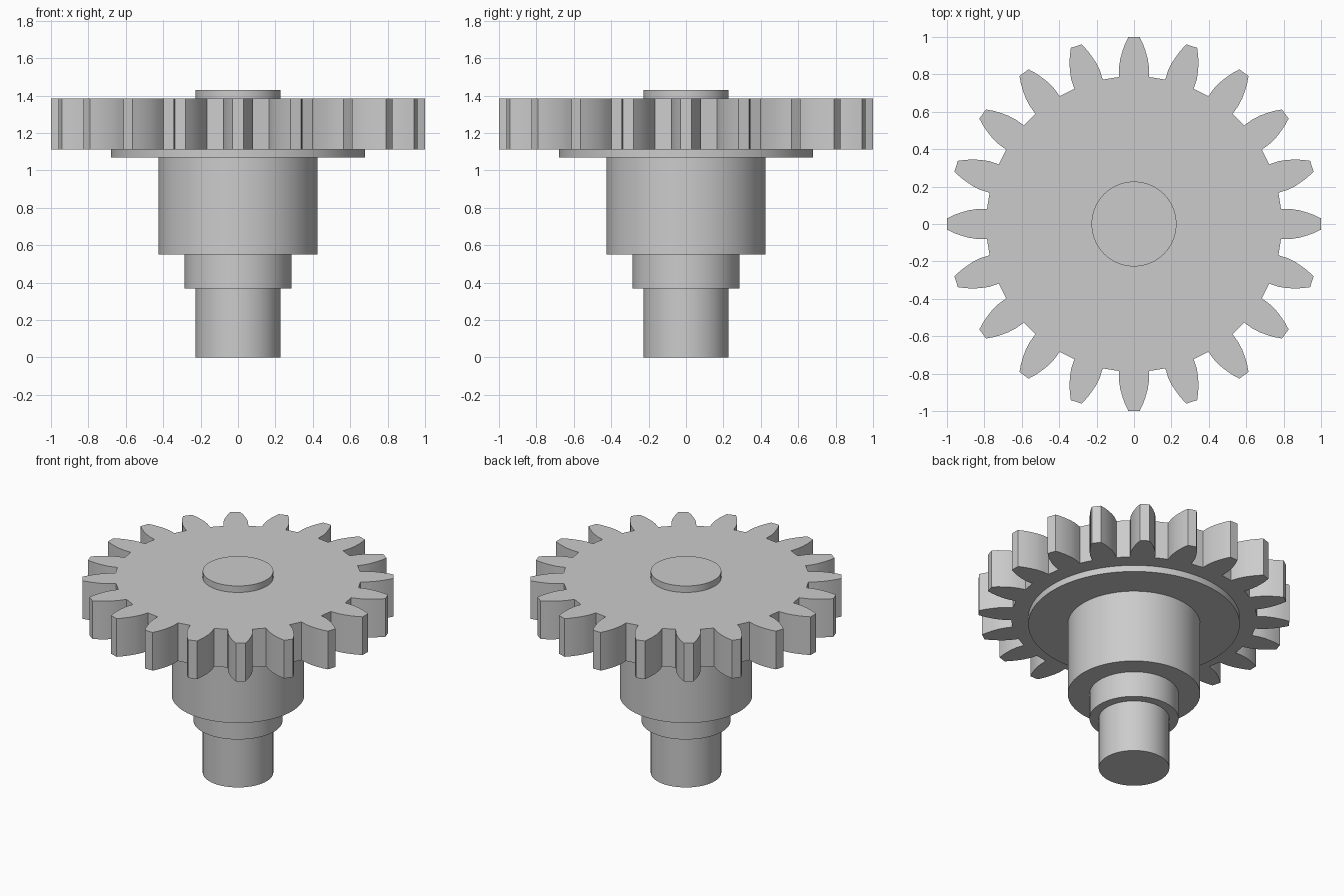
import bpy, bmesh, math
from mathutils import Matrix, Vector

if "Cube" in bpy.data.objects:
    bpy.data.objects.remove(bpy.data.objects["Cube"], do_unlink=True)

steel = bpy.data.materials.new("grey steel")
steel.use_nodes = True
colour = (0.6, 0.6, 0.6, 1)
steel.diffuse_color = colour
steel.node_tree.nodes["Principled BSDF"].inputs["Base Color"].default_value = colour


def prism(name, outline, bottom, top):
    """Extrude a closed outline from bottom to top."""
    bm = bmesh.new()
    face = bm.faces.new([bm.verts.new((x, y, bottom)) for x, y in outline])
    side = bmesh.ops.extrude_face_region(bm, geom=[face])
    verts = [v for v in side["geom"] if isinstance(v, bmesh.types.BMVert)]
    bmesh.ops.translate(bm, verts=verts, vec=(0, 0, top - bottom))
    bmesh.ops.recalc_face_normals(bm, faces=bm.faces)
    mesh = bpy.data.meshes.new(name)
    bm.to_mesh(mesh)
    bm.free()
    mesh.materials.append(steel)
    obj = bpy.data.objects.new(name, mesh)
    bpy.context.collection.objects.link(obj)
    bpy.ops.object.select_all(action="DESELECT")
    obj.select_set(True)
    bpy.context.view_layer.objects.active = obj
    bpy.ops.object.shade_smooth_by_angle(angle=math.radians(30))
    return obj


def circle(radius, sides=96):
    return [(radius * math.cos(math.tau * i / sides),
             radius * math.sin(math.tau * i / sides)) for i in range(sides)]


# Stepped shaft, collar and boss
for name, radius, bottom, top in [
    ("lower_journal", 0.227, 0, 0.37),
    ("shoulder", 0.286, 0.368, 0.55),
    ("hub", 0.426, 0.55, 1.068),
    ("flange", 0.68, 1.068, 1.113),
    ("top_boss", 0.227, 1.38, 1.43),
]:
    prism(name, circle(radius), bottom, top)

# Gear wheel: one curved tooth flank, mirrored and repeated around the rim
TEETH = 20
flank = [(0.786, 0.08), (0.84, 0.08), (0.885, 0.073), (0.93, 0.06), (0.965, 0.047), (1.0, 0.03)]
tooth = [Vector((r, -w)) for r, w in flank] + [Vector((r, w)) for r, w in reversed(flank)]
outline = []
for i in range(TEETH):
    turn = Matrix.Rotation(math.tau * i / TEETH, 2)
    outline += [turn @ p for p in tooth]
prism("gear_wheel", outline, 1.113, 1.384)
